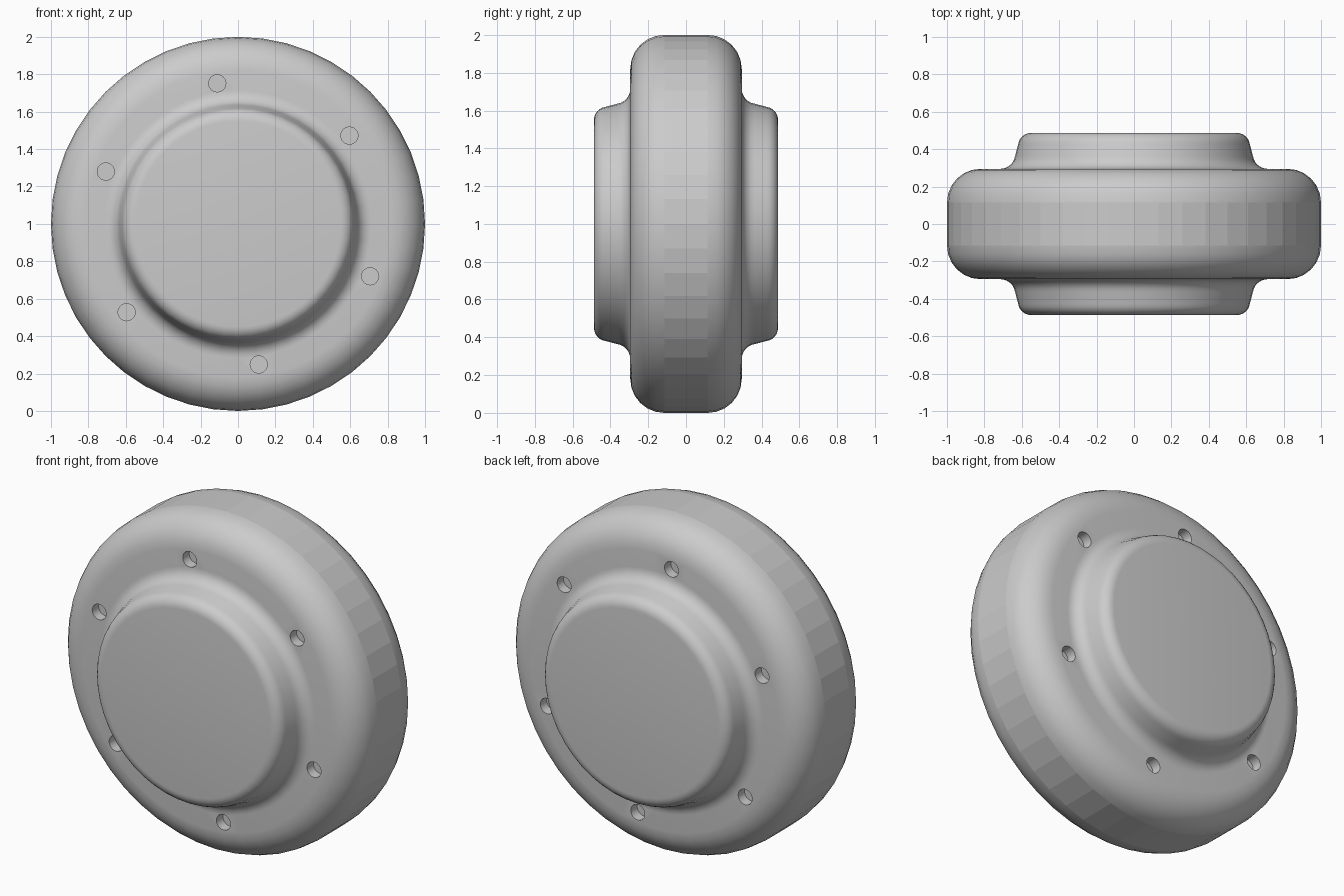
import bpy, bmesh, math
from mathutils import Vector, Matrix

if "Cube" in bpy.data.objects:
    bpy.data.objects.remove(bpy.data.objects["Cube"], do_unlink=True)

SEGMENTS = 48
RIM_Y, HUB_Y = 0.295, 0.487
HOLE_CIRCLE, HOLE_RADIUS, HOLE_DEPTH = 0.76, 0.046, 0.06

grey = bpy.data.materials.new("plain grey")
grey.use_nodes = True
colour = (0.6, 0.6, 0.6, 1)
grey.diffuse_color = colour
grey.node_tree.nodes["Principled BSDF"].inputs["Base Color"].default_value = colour


def arc(r, y, radius, start, end, steps=6):
    """Points of a fillet in the radius / depth plane."""
    angles = [math.radians(start + (end - start) * i / steps) for i in range(steps + 1)]
    return [(r + radius * math.cos(a), y + radius * math.sin(a)) for a in angles]


def make_object(name, bm):
    mesh = bpy.data.meshes.new(name)
    bmesh.ops.recalc_face_normals(bm, faces=bm.faces)
    bm.to_mesh(mesh)
    bm.free()
    mesh.materials.append(grey)
    obj = bpy.data.objects.new(name, mesh)
    bpy.context.collection.objects.link(obj)
    return obj


# Half profile: rim edge, flat ring, root fillet, tapered hub, rounded hub edge
half = arc(0.82, RIM_Y - 0.18, 0.18, 0, 90)
half += arc(0.715, RIM_Y + 0.08, 0.08, -90, -172)
half += arc(0.55, HUB_Y - 0.07, 0.07, 8, 90)
half.append((0, HUB_Y))
profile = [(r, -y) for r, y in reversed(half)] + half

# Revolve the profile around the depth axis
bm = bmesh.new()
verts = [bm.verts.new((r, y, 0)) for r, y in profile]
edges = [bm.edges.new(pair) for pair in zip(verts, verts[1:])]
bmesh.ops.spin(bm, geom=verts + edges, cent=(0, 0, 0), axis=(0, 1, 0),
               angle=math.tau, steps=SEGMENTS, use_duplicate=False)
bmesh.ops.remove_doubles(bm, verts=bm.verts, dist=0.0005)
bmesh.ops.translate(bm, verts=bm.verts, vec=(0, 0, 1))
wheel = make_object("wheel_body", bm)

# Six shallow bolt holes on each side
bm = bmesh.new()
for side in (-1, 1):
    for i in range(6):
        a = math.radians(38.4 + 60 * i)
        spot = Vector((HOLE_CIRCLE * math.cos(a), side * RIM_Y,
                       1 + HOLE_CIRCLE * math.sin(a)))
        bmesh.ops.create_cone(bm, cap_ends=True, segments=24, radius1=HOLE_RADIUS,
                              radius2=HOLE_RADIUS, depth=2 * HOLE_DEPTH,
                              matrix=Matrix.Translation(spot) @ Matrix.Rotation(math.pi / 2, 4, 'X'))
cutter = make_object("hole_cutter", bm)
cutter.hide_render = True

cut = wheel.modifiers.new("bolt_holes", 'BOOLEAN')
cut.operation = 'DIFFERENCE'
cut.solver = 'EXACT'
cut.object = cutter
bpy.ops.object.select_all(action='DESELECT')
bpy.context.view_layer.objects.active = wheel
wheel.select_set(True)
bpy.ops.object.modifier_apply(modifier=cut.name)
bpy.data.objects.remove(cutter, do_unlink=True)

# Smooth fillets, crisp hole edges, faceted outer rim
bpy.ops.object.shade_smooth_by_angle(angle=math.radians(35))
for face in wheel.data.polygons:
    c = face.center
    if abs(c.y) < 0.05 and math.hypot(c.x, c.z - 1) > 0.95:
        face.use_smooth = False
